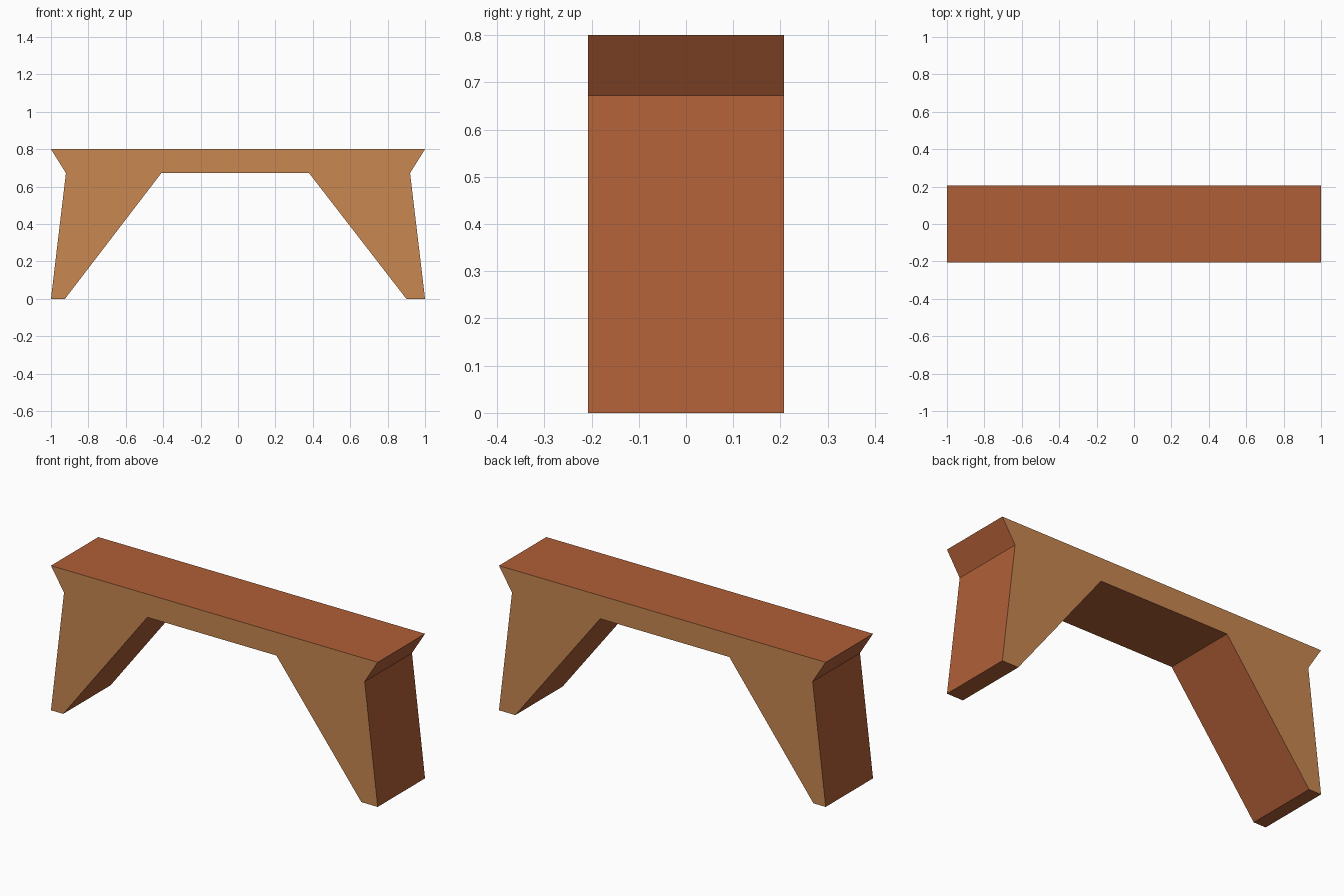
import bpy, bmesh

if "Cube" in bpy.data.objects:
    bpy.data.objects.remove(bpy.data.objects["Cube"])


def material(name, rgb):
    mat = bpy.data.materials.new(name)
    mat.diffuse_color = (*rgb, 1.0)
    mat.use_nodes = True
    mat.node_tree.nodes["Principled BSDF"].inputs["Base Color"].default_value = mat.diffuse_color
    return mat


HALF_DEPTH = 0.207

# Front silhouette: flared top slab and two tapering legs, as (x, z)
PROFILE = [
    (-1.0, 0.0), (-0.925, 0.0), (-0.41, 0.672), (0.38, 0.672), (0.90, 0.0),
    (1.0, 0.0), (0.92, 0.672), (1.0, 0.80), (-1.0, 0.80), (-0.92, 0.672),
]

# Bench body: silhouette extruded from front to back
bm = bmesh.new()
front = bm.faces.new([bm.verts.new((x, -HALF_DEPTH, z)) for x, z in PROFILE])
extruded = bmesh.ops.extrude_face_region(bm, geom=[front], use_keep_orig=True)
moved = [v for v in extruded["geom"] if isinstance(v, bmesh.types.BMVert)]
bmesh.ops.translate(bm, verts=moved, vec=(0, 2 * HALF_DEPTH, 0))
bmesh.ops.recalc_face_normals(bm, faces=bm.faces)

# Light wood on the front and back, red-brown on every other side
for face in bm.faces:
    face.material_index = 0 if abs(face.normal.y) > 0.9 else 1

mesh = bpy.data.meshes.new("bench")
bm.to_mesh(mesh)
bm.free()
mesh.materials.append(material("light wood", (0.578, 0.242, 0.080)))
mesh.materials.append(material("red brown wood", (0.429, 0.114, 0.038)))
bpy.context.collection.objects.link(bpy.data.objects.new("bench", mesh))
